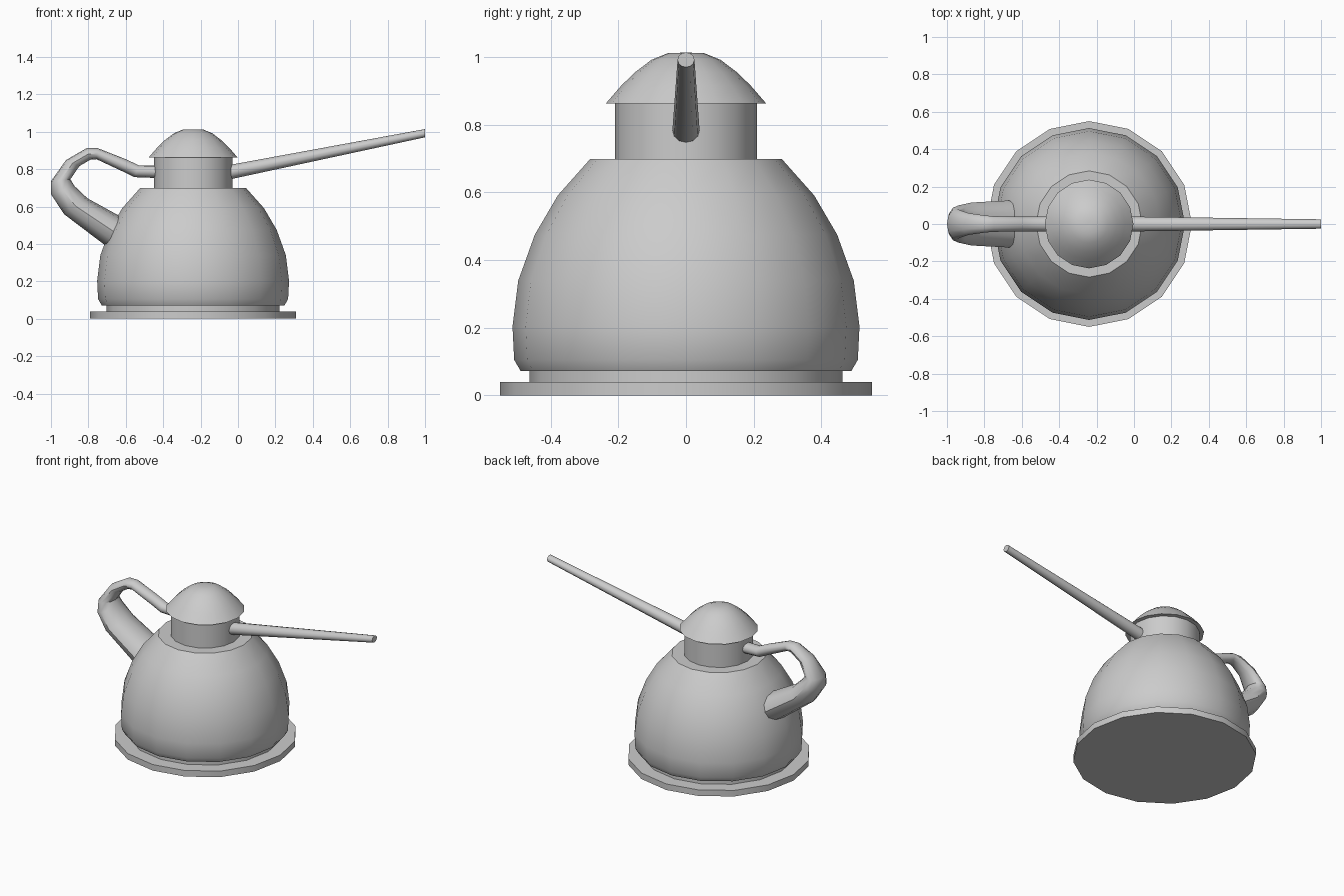
import bpy, bmesh
from math import sin, cos, pi, radians
from mathutils import Vector

if "Cube" in bpy.data.objects:
    bpy.data.objects.remove(bpy.data.objects["Cube"])

CX = -0.24   # axis of the pot


def loft(name, rings):
    """Skin a list of equal-length vertex rings and cap both ends."""
    bm = bmesh.new()
    rows = [[bm.verts.new(p) for p in ring] for ring in rings]
    n = len(rows[0])
    for a, b in zip(rows, rows[1:]):
        for i in range(n):
            j = (i + 1) % n
            bm.faces.new((a[i], a[j], b[j], b[i]))
    bm.faces.new(rows[0][::-1])
    bm.faces.new(rows[-1])
    bmesh.ops.recalc_face_normals(bm, faces=bm.faces)
    mesh = bpy.data.meshes.new(name)
    bm.to_mesh(mesh)
    bm.free()
    mesh.shade_smooth()
    mesh.set_sharp_from_angle(angle=radians(42))
    obj = bpy.data.objects.new(name, mesh)
    bpy.context.collection.objects.link(obj)
    return obj


def lathe(name, profile, sides=16):
    """Turn (radius, z) points around the pot axis."""
    return loft(name, [[(CX + r * cos(2 * pi * i / sides), r * sin(2 * pi * i / sides), z)
                        for i in range(sides)] for r, z in profile])


def tube(name, sections, sides=12):
    """Oval sections: outer x, outer z, inner x, inner z, half width in y."""
    rings = []
    for ox, oz, ix, iz, w in sections:
        outer, inner = Vector((ox, 0, oz)), Vector((ix, 0, iz))
        mid, half = (outer + inner) / 2, (outer - inner) / 2
        rings.append([mid + half * cos(2 * pi * i / sides) + Vector((0, w * sin(2 * pi * i / sides), 0))
                      for i in range(sides)])
    return loft(name, rings)


# Base plate and recessed foot
lathe("base_plate", [(0.55, 0), (0.55, 0.04), (0.463, 0.04), (0.463, 0.073)])

# Bell-shaped body
lathe("body", [(0.463, 0.072), (0.489, 0.072), (0.508, 0.105), (0.513, 0.203), (0.496, 0.339),
               (0.447, 0.475), (0.379, 0.591), (0.284, 0.698), (0.21, 0.698)])

# Neck
lathe("neck", [(0.21, 0.69), (0.21, 0.865)])

# Domed lid
lathe("lid", [(0.21, 0.863), (0.237, 0.863), (0.192, 0.915), (0.151, 0.955),
              (0.102, 0.992), (0.053, 1.012), (0.01, 1.013)])

# Long straight spout
tube("spout", [(-0.12, 0.81, -0.12, 0.73, 0.042),
               (-0.03, 0.825, -0.03, 0.748, 0.04),
               (1.0, 1.014, 1.0, 0.97, 0.025)])

# Handle, widening from the neck down to the body
tube("handle", [(-0.40, 0.82, -0.40, 0.751, 0.04),
                (-0.53, 0.82, -0.553, 0.757, 0.04),
                (-0.60, 0.853, -0.607, 0.783, 0.039),
                (-0.75, 0.912, -0.757, 0.853, 0.042),
                (-0.81, 0.912, -0.79, 0.850, 0.046),
                (-0.92, 0.848, -0.848, 0.816, 0.058),
                (-1.0, 0.735, -0.896, 0.746, 0.08),
                (-1.0, 0.666, -0.874, 0.709, 0.1),
                (-0.93, 0.559, -0.805, 0.644, 0.115),
                (-0.72, 0.40, -0.64, 0.553, 0.125),
                (-0.60, 0.33, -0.52, 0.47, 0.13)])
